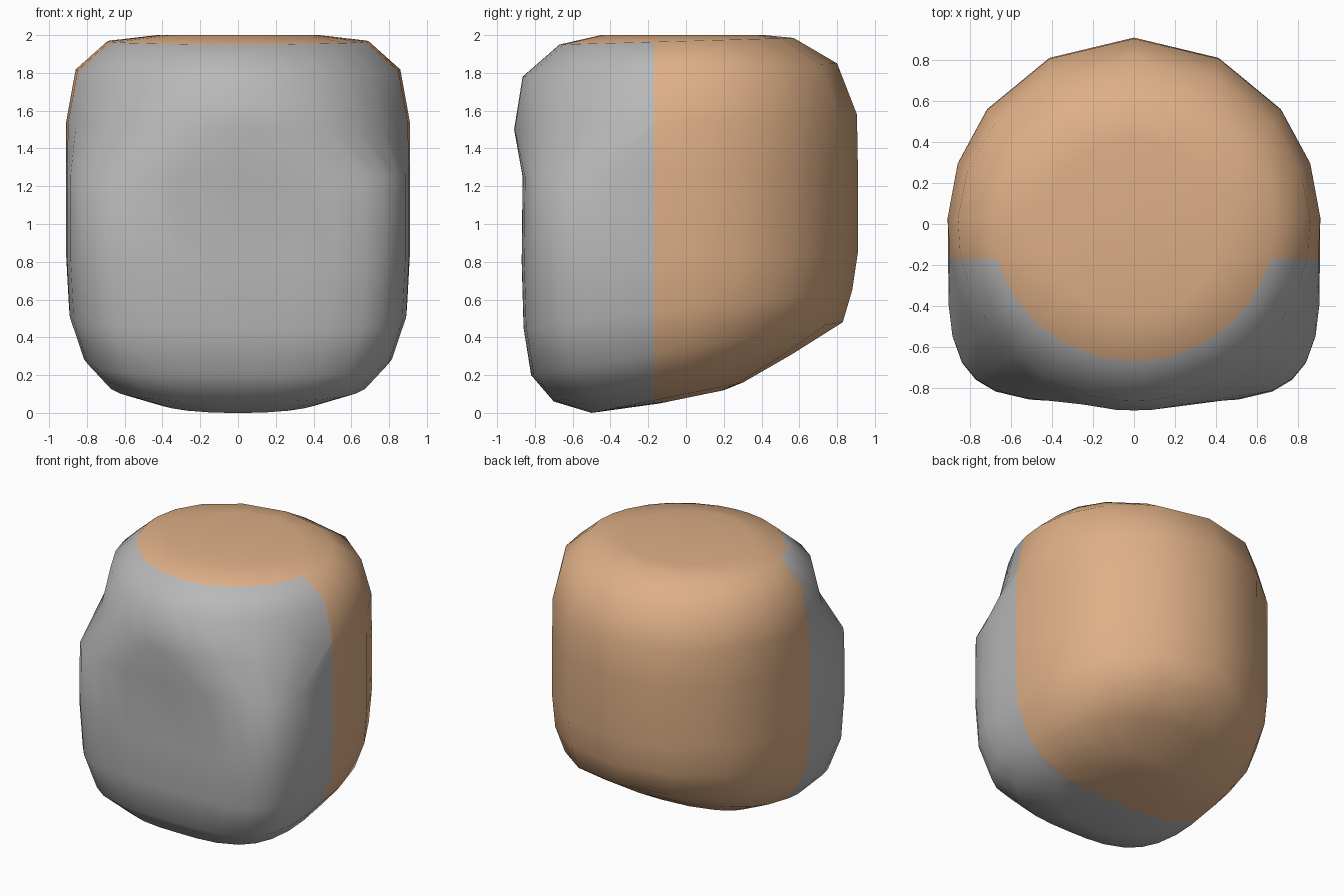
import bpy
import bmesh
import math

if "Cube" in bpy.data.objects:
    bpy.data.objects.remove(bpy.data.objects["Cube"])


def material(name, rgb):
    mat = bpy.data.materials.new(name)
    mat.diffuse_color = (*rgb, 1.0)
    mat.use_nodes = True
    mat.node_tree.nodes["Principled BSDF"].inputs["Base Color"].default_value = mat.diffuse_color
    return mat


# Half outline angles, measured from the front centre to the back centre
HALF = [0, 5, 15, 30, 43, 56, 70, 81, 92, 109, 128, 153, 180]
ANGLES = HALF + [360 - a for a in reversed(HALF[1:-1])]

# Horizontal sections, top to bottom:
# half width, front y, front z, back y, back z, front squareness (1 = round)
SECTIONS = [
    (0.43, -0.45, 2.00, 0.42, 2.00, 1.00),
    (0.69, -0.67, 1.95, 0.57, 1.985, 1.00),   # crown edge
    (0.86, -0.865, 1.78, 0.80, 1.85, 1.00),
    (0.91, -0.91, 1.50, 0.905, 1.58, 0.95),   # brow
    (0.91, -0.865, 1.25, 0.91, 1.30, 0.43),   # square face
    (0.91, -0.87, 0.80, 0.91, 0.85, 0.43),
    (0.895, -0.86, 0.45, 0.88, 0.65, 0.45),
    (0.82, -0.82, 0.20, 0.83, 0.48, 0.50),    # jaw
    (0.70, -0.70, 0.06, 0.56, 0.31, 0.62),
    (0.48, -0.50, 0.00, 0.30, 0.16, 0.85),
    (0.21, -0.14, 0.05, 0.20, 0.12, 1.00),    # neck patch
]


def section_points(w, f, zf, b, zb, p):
    for deg in ANGLES:
        s, c = math.sin(math.radians(deg)), math.cos(math.radians(deg))
        if c > 0:
            x = math.copysign(abs(s) ** p, s) * w
            y = f * c ** p
        else:
            x, y = s * w, -c * b
        yield x, y, zf + (zb - zf) * (y - f) / (b - f)


# Head: lofted sections, capped at both ends
bm = bmesh.new()
rings = [[bm.verts.new(co) for co in section_points(*sec)] for sec in SECTIONS]
n = len(ANGLES)
crown_and_neck = [bm.faces.new(rings[0]), bm.faces.new(rings[-1])]
for r, (upper, lower) in enumerate(zip(rings, rings[1:])):
    for i in range(n):
        j = (i + 1) % n
        face = bm.faces.new((upper[i], lower[i], lower[j], upper[j]))
        if r == 0:
            crown_and_neck.append(face)
for face in crown_and_neck:
    face.material_index = 1

# Clean edge between the grey face and the tan back
SPLIT = -0.17
bmesh.ops.bisect_plane(bm, geom=bm.verts[:] + bm.edges[:] + bm.faces[:],
                       plane_co=(0, SPLIT, 0), plane_no=(0, 1, 0), dist=0.001)
for face in bm.faces:
    if face.calc_center_median().y > SPLIT:
        face.material_index = 1
    face.smooth = True
bmesh.ops.recalc_face_normals(bm, faces=bm.faces[:])

mesh = bpy.data.meshes.new("head")
bm.to_mesh(mesh)
bm.free()
mesh.materials.append(material("face grey", (0.48, 0.48, 0.48)))
mesh.materials.append(material("warm tan", (0.73, 0.43, 0.24)))
head = bpy.data.objects.new("head", mesh)
bpy.context.collection.objects.link(head)
